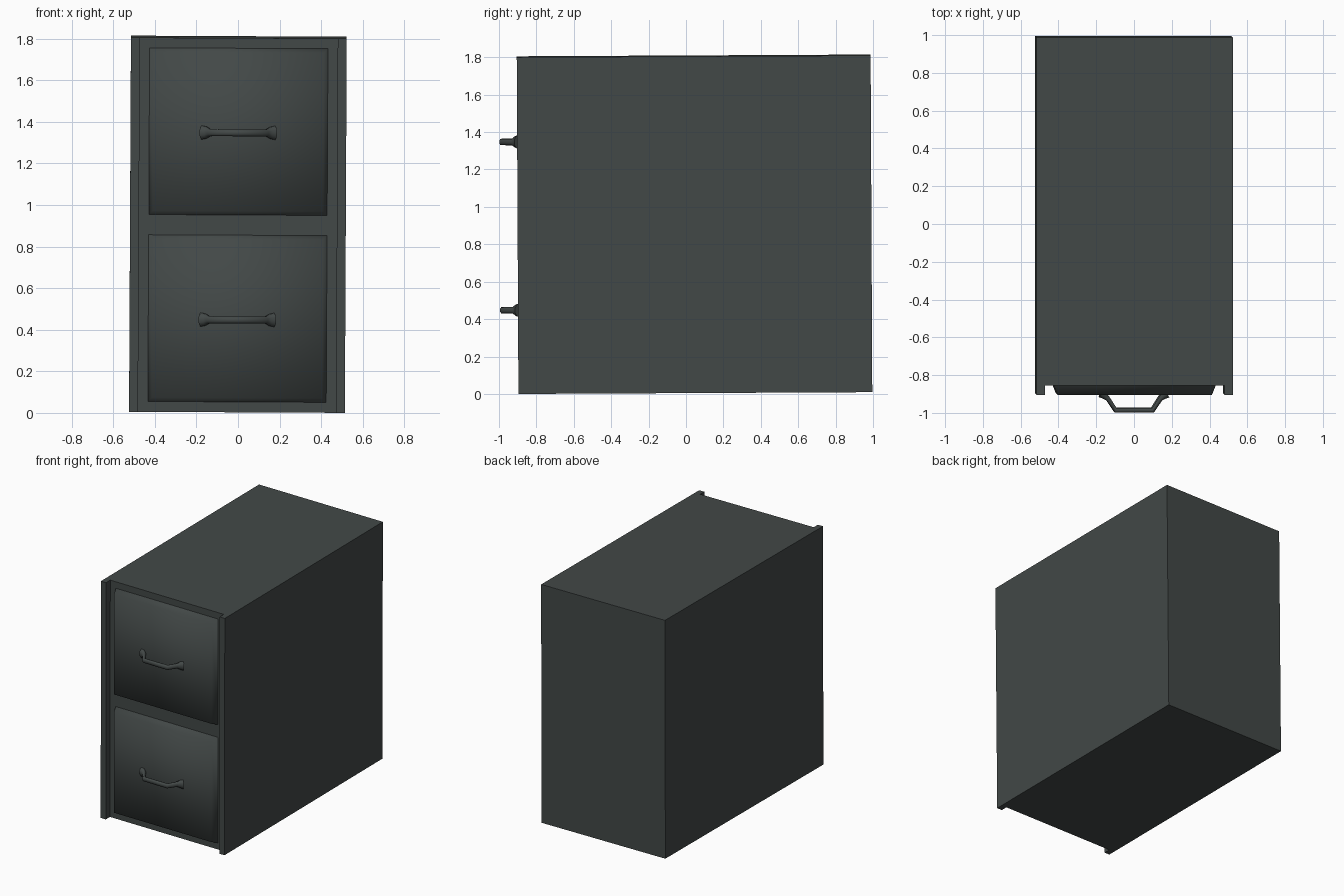
import bpy, bmesh, math
from mathutils import Vector, Matrix

if "Cube" in bpy.data.objects:
    bpy.data.objects.remove(bpy.data.objects["Cube"])

# the whole cabinet leans very slightly
LEAN = (Matrix.Translation((-0.005, 0, 0.007))
        @ Matrix.Rotation(0.005, 4, 'X') @ Matrix.Rotation(0.005, 4, 'Y'))

paint = bpy.data.materials.new("dark_slate_metal")
paint.diffuse_color = (0.055, 0.065, 0.063, 1)
paint.use_nodes = True
paint.node_tree.nodes["Principled BSDF"].inputs["Base Color"].default_value = paint.diffuse_color


def finish(name, bm, smooth_angle=None):
    bmesh.ops.recalc_face_normals(bm, faces=bm.faces)
    bm.transform(LEAN)
    me = bpy.data.meshes.new(name)
    bm.to_mesh(me)
    bm.free()
    me.materials.append(paint)
    ob = bpy.data.objects.new(name, me)
    bpy.context.collection.objects.link(ob)
    if smooth_angle:
        bpy.ops.object.select_all(action='DESELECT')
        ob.select_set(True)
        bpy.context.view_layer.objects.active = ob
        bpy.ops.object.shade_smooth_by_angle(angle=math.radians(smooth_angle))
    return ob


def loft(bm, rings, cap_start=True, cap_end=True):
    loops = [[bm.verts.new(p) for p in r] for r in rings]
    n = len(loops[0])
    for a, b in zip(loops, loops[1:]):
        for i in range(n):
            j = (i + 1) % n
            bm.faces.new((a[i], a[j], b[j], b[i]))
    if cap_start:
        bm.faces.new(loops[0])
    if cap_end:
        bm.faces.new(loops[-1])


# cabinet shell: plan outline with two front side flanges, extruded upward
W, BACK, FACE, LIP, FLANGE, H = 0.519, 0.996, -0.846, -0.896, 0.476, 1.80
half = [(W, BACK), (W, LIP), (FLANGE, LIP), (FLANGE, FACE)]
outline = half + [(-x, y) for x, y in reversed(half)]
bm = bmesh.new()
loft(bm, [[(x, y, z) for x, y in outline] for z in (0, H)])
finish("cabinet_body", bm)


# drawer fronts: shallow tapered panels, softly shaded
def drawer_front(name, z0, z1):
    bm = bmesh.new()
    rings = []
    for y, inset in ((FACE, 0.0), (LIP, 0.02)):
        x, a, b = 0.429 - inset, z0 + inset, z1 - inset
        rings.append([(-x, y, a), (x, y, a), (x, y, b), (-x, y, b)])
    loft(bm, rings, cap_start=False)
    finish(name, bm, 100)


# handles: bent bar with flared feet
def handle(name, z):
    # x, y, half thickness in plan, half height
    left = [(-0.172, -0.892, 0.026, 0.036), (-0.155, -0.905, 0.018, 0.030),
            (-0.138, -0.920, 0.013, 0.019), (-0.098, -0.981, 0.013, 0.018)]
    path = left + [(-x, y, t, h) for x, y, t, h in reversed(left)]
    pts = [Vector((p[0], p[1], 0)) for p in path]
    rings = []
    for i, (x, y, t, h) in enumerate(path):
        d0 = (pts[i] - pts[max(i - 1, 0)]).normalized()
        d1 = (pts[min(i + 1, len(pts) - 1)] - pts[i]).normalized()
        d = (d0 + d1).normalized()
        side = Vector((-d.y, d.x, 0))
        ring = []
        for k in range(8):
            a = math.tau * (k + 0.5) / 8
            ring.append(pts[i] + side * t * math.cos(a)
                        + Vector((0, 0, z + h * math.sin(a))))
        rings.append(ring)
    bm = bmesh.new()
    loft(bm, rings)
    finish(name, bm, 60)


for label, z0, z1, hz in (("lower", 0.050, 0.852, 0.445),
                          ("upper", 0.949, 1.751, 1.345)):
    drawer_front(label + "_drawer_front", z0, z1)
    handle(label + "_drawer_handle", hz)
